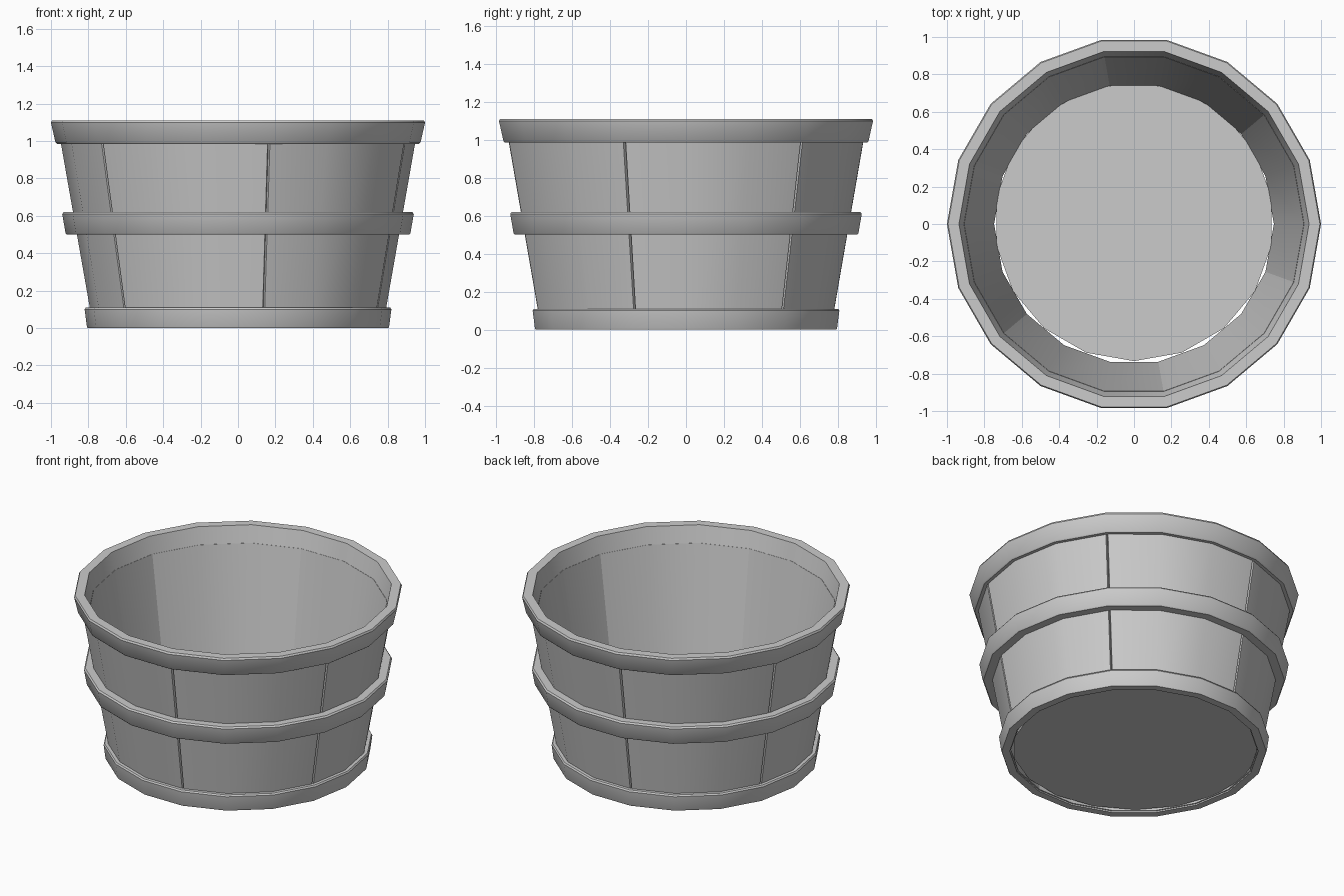
import bpy
import bmesh
from math import cos, sin, radians

if "Cube" in bpy.data.objects:
    bpy.data.objects.remove(bpy.data.objects["Cube"])

SIDES = 18


def finish(name, bm, angle=35):
    bmesh.ops.recalc_face_normals(bm, faces=bm.faces)
    me = bpy.data.meshes.new(name)
    bm.to_mesh(me)
    bm.free()
    ob = bpy.data.objects.new(name, me)
    bpy.context.collection.objects.link(ob)
    bpy.ops.object.select_all(action='DESELECT')
    bpy.context.view_layer.objects.active = ob
    ob.select_set(True)
    bpy.ops.object.shade_smooth_by_angle(angle=radians(angle))
    return ob


def polar(r, deg, z):
    return (r * cos(radians(deg)), r * sin(radians(deg)), z)


def hoop(name, profile):
    """Closed (radius, z) profile swept round the tub."""
    bm = bmesh.new()
    rings = [[bm.verts.new(polar(r, 360 * i / SIDES, z)) for r, z in profile]
             for i in range(SIDES)]
    n = len(profile)
    for i in range(SIDES):
        a, b = rings[i], rings[(i + 1) % SIDES]
        for j in range(n):
            k = (j + 1) % n
            bm.faces.new((a[j], b[j], b[k], a[k]))
    return finish(name, bm)


def stave(name, start):
    """Curved leaning board covering 60 degrees, outer edges chamfered."""
    levels = [(0.01, 0.748, 0.775), (1.0, 0.908, 0.949)]
    bm = bmesh.new()
    loops = []
    for z, r_in, r_out in levels:
        pts = [(r_in, 60), (r_in, 40), (r_in, 20), (r_in, 0),
               (r_out - 0.014, 0.02), (r_out, 0.4), (r_out, 20),
               (r_out, 40), (r_out, 59.6), (r_out - 0.014, 59.98)]
        loops.append([bm.verts.new(polar(r, start + a, z)) for r, a in pts])
    lo, hi = loops
    for j in range(len(lo)):
        k = (j + 1) % len(lo)
        bm.faces.new((lo[j], lo[k], hi[k], hi[j]))
    bm.faces.new(lo)
    bm.faces.new(hi)
    return finish(name, bm)


# Six staves forming the wall
for i in range(6):
    stave(f"stave_{i + 1}", -80 + 60 * i)

# Hoops: rim, middle and base
hoop("rim_hoop", [(0.906, 0.985), (0.968, 0.985), (0.976, 0.993),
                  (1.0, 1.098), (0.994, 1.11), (0.936, 1.11)])
hoop("middle_hoop", [(0.84, 0.5), (0.915, 0.5), (0.922, 0.508),
                     (0.94, 0.61), (0.932, 0.62), (0.86, 0.62)])
hoop("base_hoop", [(0.755, 0.0), (0.804, 0.0), (0.808, 0.008),
                   (0.82, 0.1), (0.814, 0.11), (0.772, 0.11)])

# Floor disc, set slightly back so a sliver of gap shows at the front
bm = bmesh.new()
bmesh.ops.create_cone(bm, cap_ends=True, segments=SIDES, radius1=0.747,
                      radius2=0.747, depth=0.02)
bmesh.ops.translate(bm, verts=bm.verts, vec=(0, 0.014, 0.025))
finish("floor", bm)
